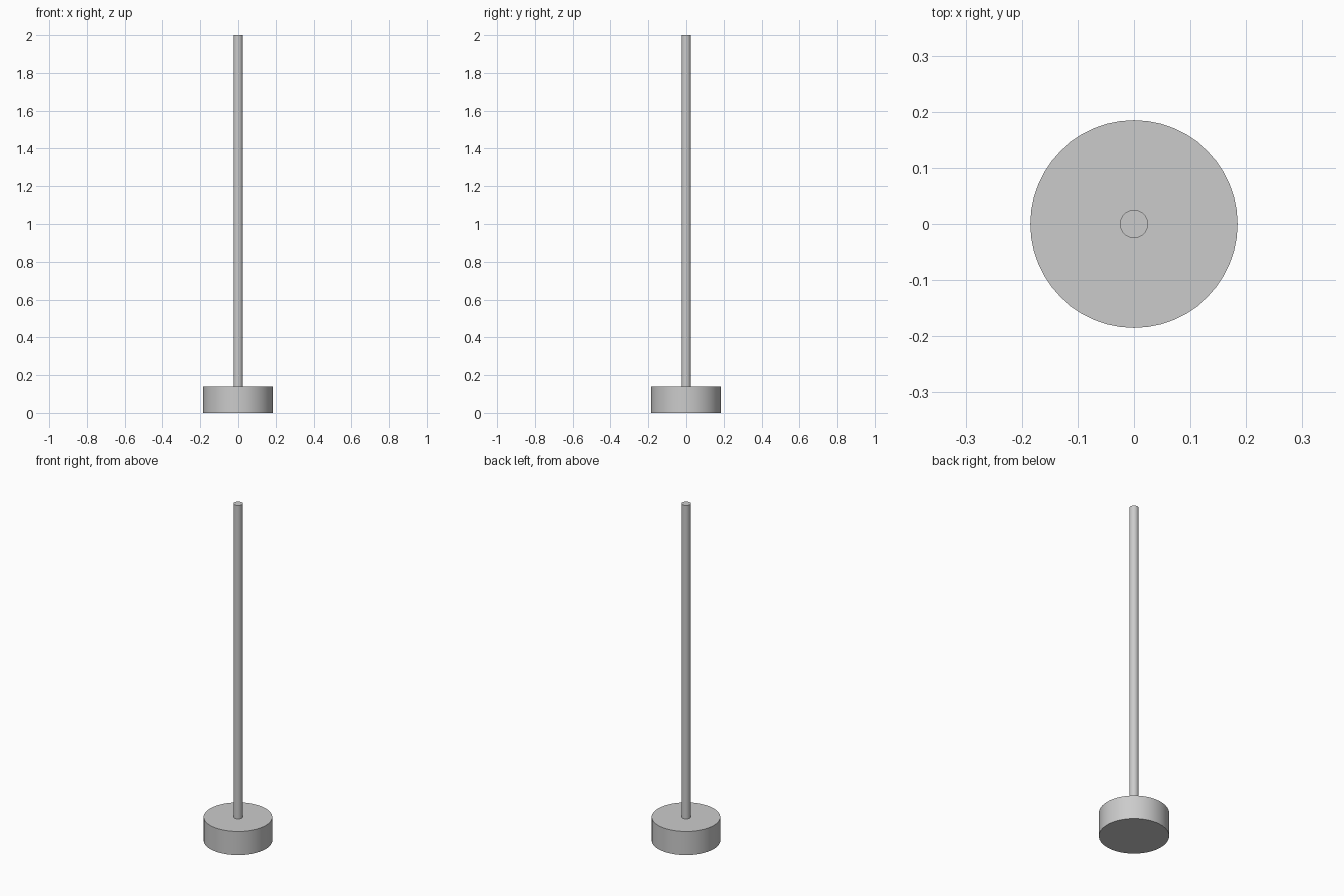
import bpy

# Remove the default object
cube = bpy.data.objects.get("Cube")
if cube:
    bpy.data.objects.remove(cube, do_unlink=True)

# Single grey material
GREY = (0.6, 0.6, 0.6, 1)
grey = bpy.data.materials.new("plain grey")
grey.use_nodes = True
grey.diffuse_color = GREY
grey.node_tree.nodes["Principled BSDF"].inputs["Base Color"].default_value = GREY


def cylinder(name, radius, bottom, top, sides):
    """Upright cylinder with smooth sides and sharp rims."""
    bpy.ops.mesh.primitive_cylinder_add(
        vertices=sides, radius=radius, depth=top - bottom,
        location=(0, 0, (bottom + top) / 2))
    part = bpy.context.object
    part.name = part.data.name = name
    part.data.materials.append(grey)
    bpy.ops.object.shade_smooth_by_angle()


# Heavy round foot and the slim upright rod standing on it
cylinder("base", 0.185, 0, 0.14, 48)
cylinder("rod", 0.025, 0.14, 2, 32)
